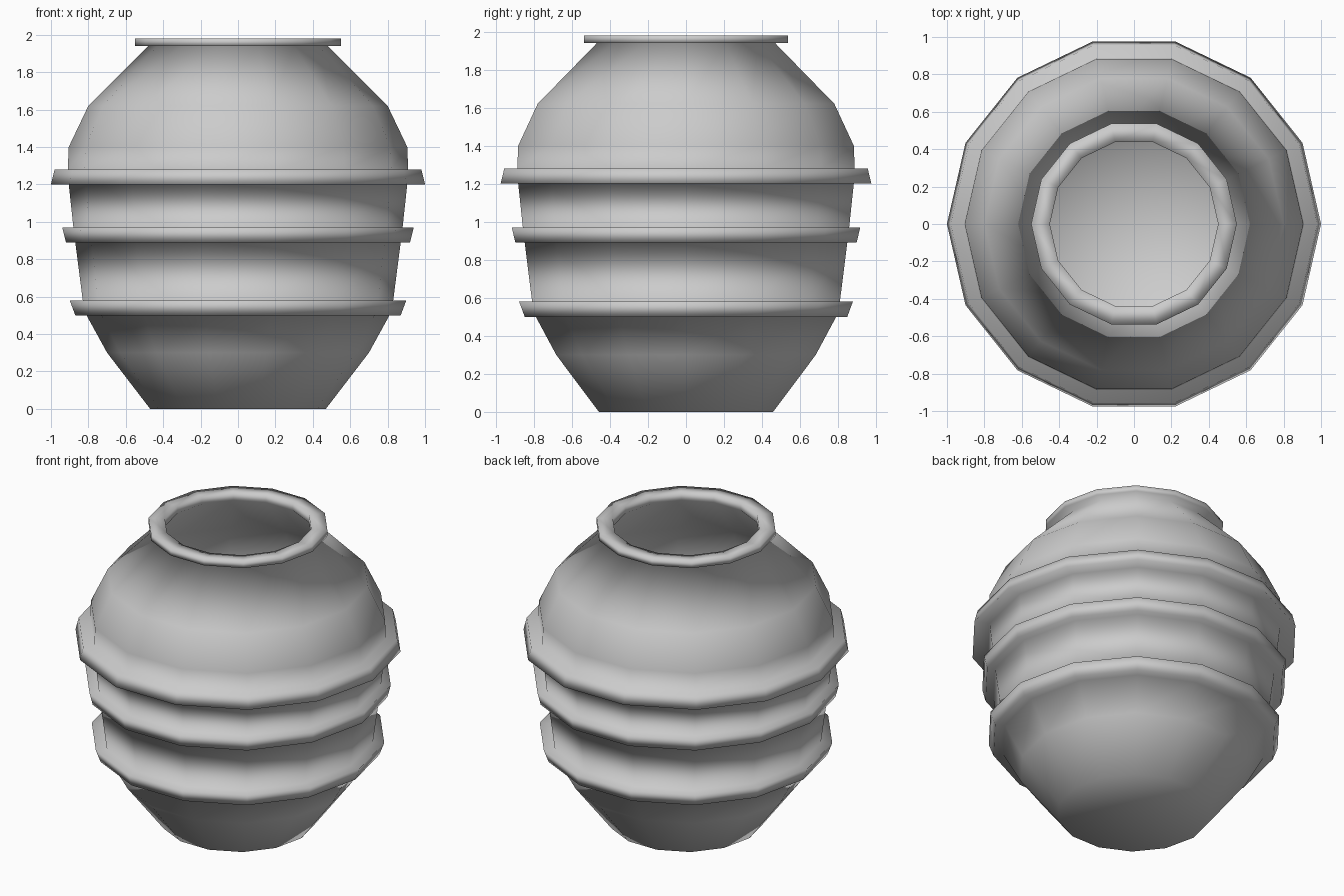
import bpy, bmesh, math

cube = bpy.data.objects.get("Cube")
if cube:
    bpy.data.objects.remove(cube)

SIDES = 14

clay = bpy.data.materials.new("grey clay")
clay.use_nodes = True
grey = (0.6, 0.6, 0.6, 1)
clay.diffuse_color = grey
clay.node_tree.nodes["Principled BSDF"].inputs["Base Color"].default_value = grey


def lathe(name, profile):
    """Spin (radius, height) points around z; the ends close on the axis."""
    bm = bmesh.new()
    rings = []
    for r, z in profile:
        if r == 0:
            rings.append([bm.verts.new((0, 0, z))] * SIDES)
            continue
        ring = []
        for i in range(SIDES):
            a = math.tau * i / SIDES
            ring.append(bm.verts.new((r * math.cos(a), r * math.sin(a), z)))
        rings.append(ring)
    for low, high in zip(rings, rings[1:]):
        for i in range(SIDES):
            j = (i + 1) % SIDES
            corners = dict.fromkeys((low[i], low[j], high[j], high[i]))
            bm.faces.new(list(corners))
    bmesh.ops.recalc_face_normals(bm, faces=bm.faces)
    for face in bm.faces:
        face.smooth = True
    mesh = bpy.data.meshes.new(name)
    bm.to_mesh(mesh)
    bm.free()
    mesh.materials.append(clay)
    obj = bpy.data.objects.new(name, mesh)
    bpy.context.collection.objects.link(obj)
    return obj


# Outer wall from the base up, with three raised bands
outer = [(0, 0), (0.47, 0), (0.7, 0.3), (0.81, 0.5)]
bands = [(0.87, 0.90, 0.5, 0.83), (0.92, 0.94, 0.89, 0.88), (1.0, 0.98, 1.2, 0.91)]
walls = [0.87, 0.905]
for i, (r_low, r_high, z, r_wall) in enumerate(bands):
    outer += [(r_low, z), (r_high, z + 0.08), (r_wall, z + 0.08)]
    if i < len(walls):
        outer.append((walls[i], bands[i + 1][2]))

# Shoulder, flat lip and hollow inside
shoulder = [(0.905, 1.4), (0.8, 1.62), (0.48, 1.94)]
lip = [(0.55, 1.94), (0.55, 1.98), (0.45, 1.98), (0.45, 1.93)]
inside = [(0.76, 1.6), (0.86, 1.38), (0.86, 1.2), (0.79, 0.6), (0.66, 0.32), (0.44, 0.04), (0, 0.04)]
lathe("vase", outer + shoulder + lip + inside)
